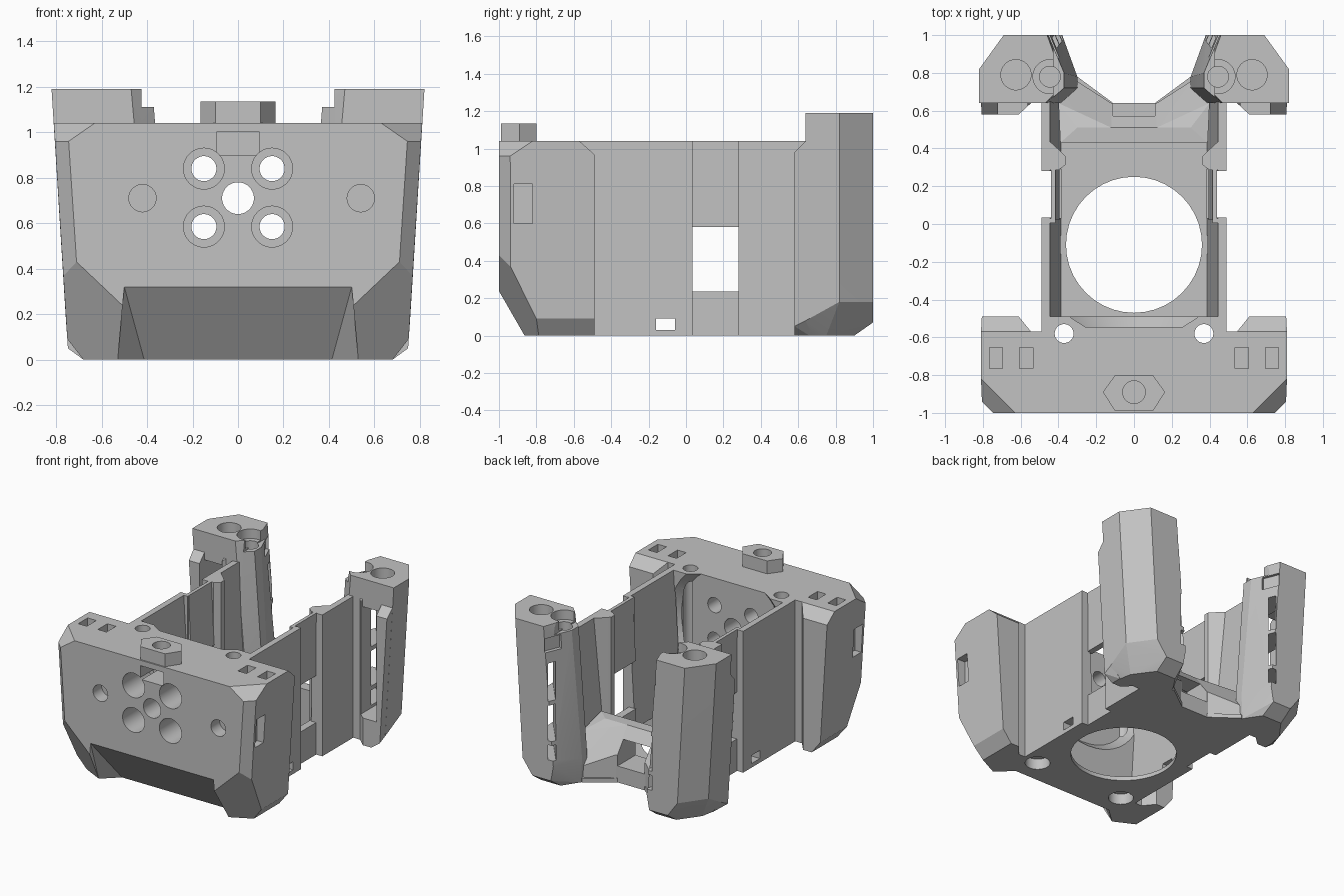
import bpy, bmesh, math
from mathutils import Vector, Matrix

if "Cube" in bpy.data.objects:
    bpy.data.objects.remove(bpy.data.objects["Cube"])

grey = bpy.data.materials.new("plain grey")
grey.use_nodes = True
grey.diffuse_color = (0.54, 0.54, 0.54, 1)
grey.node_tree.nodes["Principled BSDF"].inputs["Base Color"].default_value = (0.54, 0.54, 0.54, 1)


def finish(name, bm):
    bmesh.ops.recalc_face_normals(bm, faces=bm.faces)
    mesh = bpy.data.meshes.new(name)
    bm.to_mesh(mesh)
    bm.free()
    mesh.materials.append(grey)
    ob = bpy.data.objects.new(name, mesh)
    bpy.context.collection.objects.link(ob)
    return ob


def hull(name, pts, s=1):
    """Convex solid around points, mirrored in x when s is -1."""
    bm = bmesh.new()
    for x, y, z in pts:
        bm.verts.new((x * s, y, z))
    res = bmesh.ops.convex_hull(bm, input=bm.verts)
    bmesh.ops.delete(bm, geom=list({g for g in res["geom_interior"] if isinstance(g, bmesh.types.BMVert)}), context="VERTS")
    bmesh.ops.dissolve_limit(bm, angle_limit=0.01, verts=bm.verts, edges=bm.edges)
    return finish(name, bm)


def box(name, x, y, z, s=1):
    return hull(name, [(a, b, c) for a in x for b in y for c in z], s)


def prism(bm, plan, z0, z1):
    face = bm.faces.new([bm.verts.new((x, y, z0)) for x, y in plan])
    top = bmesh.ops.extrude_face_region(bm, geom=[face])["geom"]
    bmesh.ops.translate(bm, vec=(0, 0, z1 - z0), verts=[g for g in top if isinstance(g, bmesh.types.BMVert)])


def drill(p, r, length, axis="z", r2=None):
    """Round cutter that starts at p and runs along an axis."""
    bm = bmesh.new()
    bmesh.ops.create_cone(bm, cap_ends=True, segments=40, radius1=r, radius2=r2 or r, depth=length,
                          matrix=Matrix.Translation((0, 0, length / 2)))
    if axis == "y":
        bmesh.ops.rotate(bm, matrix=Matrix.Rotation(-math.pi / 2, 3, "X"), verts=bm.verts)
    bmesh.ops.translate(bm, vec=p, verts=bm.verts)
    return finish("cutter", bm)


def cut(ob, cutters):
    bpy.context.view_layer.objects.active = ob
    for c in cutters:
        c.hide_render = True
        mod = ob.modifiers.new("cut", "BOOLEAN")
        mod.operation, mod.solver, mod.object = "DIFFERENCE", "EXACT", c
        bpy.ops.object.modifier_apply(modifier=mod.name)
        bpy.data.objects.remove(c)
    return ob


def slice_off(bm, a, b, c, centre):
    """Cut away everything outside the plane through three points."""
    a, b, c = Vector(a), Vector(b), Vector(c)
    n = (b - a).cross(c - a).normalized()
    if n.dot(centre - a) > 0:
        n = -n
    bmesh.ops.bisect_plane(bm, geom=bm.verts[:] + bm.edges[:] + bm.faces[:], plane_co=a, plane_no=n, clear_outer=True)
    bmesh.ops.holes_fill(bm, edges=[e for e in bm.edges if e.is_boundary], sides=0)
    bmesh.ops.recalc_face_normals(bm, faces=bm.faces)


# Front block: plan outline, then tapered sides and chamfered corners
half = [(.81, -1), (.81, -.49), (.61, -.49), (.545, -.57), (.49, -.57), (.49, -.49)]
bm = bmesh.new()
prism(bm, half + [(-x, y) for x, y in reversed(half)], 0, 1.04)
planes = [
    [(.81, -1, 1.04), (.81, 0, 1.04), (.745, 0, 0)],
    [(.75, -1, 1.04), (.81, -.94, 1.04), (.71, -1, .43)],
    [(.745, -1, .96), (.63, -1, 1.04), (.81, -.82, 1.04)],
    [(.71, -1, .43), (.52, -1, .25), (.75, -.8, .09)],
    [(.75, -1, .09), (.75, 0, .09), (.68, 0, 0)],
]
for plane in planes:
    for s in (1, -1):
        slice_off(bm, *[(x * s, y, z) for x, y, z in plane], Vector((0, -.75, .5)))
block = finish("front_block", bm)

# Block cutters: lower front recess, bores, pockets, rear round recess
cutters = [hull("cutter", [(s * x, y, z) for s in (1, -1) for x, y, z in
                           [(.5, -1, .32), (.41, -.75, -.01), (.53, -.86, -.01), (.53, -1.1, -.01), (.5, -1.1, .32)]]),
           drill((0, -.545, .71), .42, .2, "y", .62),
           drill((0, -1.1, .71), .07, .8, "y"),
           box("cutter", (-.095, .095), (-1.1, -.8), (.9, 1.0)),
           drill((-.42, -1.1, .71), .06, .2, "y"),
           drill((.54, -1.1, .71), .06, .2, "y")]
for s in (1, -1):
    for z in (.585, .84):
        cutters += [drill((s * .15, -1.1, z), .055, .8, "y"), drill((s * .15, -1.1, z), .09, .4, "y")]
    for x in (.57, .73):
        cutters.append(box("cutter", (x - .035, x + .035), (-.765, -.655), (.95, 1.1), s))
    cutters += [box("cutter", (.73, .9), (-.92, -.82), (.6, .81), s),
                drill((s * .37, -.58, -.1), .05, 1.3),
                drill((s * .37, -.58, -.1), .085, .18),
                hull("cutter", [(x, y, z) for x in (.5, .9) for y, z in
                                [(-.57, 1.04), (-.57, 1.1), (-.48, 1.1), (-.48, .96)]], s)]
cut(block, cutters)

# Hexagonal boss on top of the block
bm = bmesh.new()
prism(bm, [(.165, -.89), (.1, -.8), (-.1, -.8), (-.165, -.89), (-.1, -.99), (.1, -.99)], 1.02, 1.135)
cut(finish("hex_boss", bm), [drill((0, -.89, 1.06), .06, .2)])

# Floor plate with the large round opening
half = [(.49, -.57), (.49, .035), (.44, .035), (.44, .28), (.49, .28), (.49, .64), (.3, .78), (.11, .64)]
bm = bmesh.new()
prism(bm, half + [(-x, y) for x, y in reversed(half)], 0, .03)
cut(finish("floor_plate", bm), [drill((0, -.11, -.1), .36, .3)]
    + [drill((s * .37, -.58, -.1), .085, .3) for s in (1, -1)])

# Rear brace: flat top, sloped back and a middle window
brace = hull("rear_brace_middle", [(x, y, z) for x in (-.13, .13) for y, z in
                                   [(.43, 0), (.43, .37), (.51, .37), (.64, 0), (.64, .2)]])
cut(brace, [box("cutter", (-.11, .11), (.3, .8), (.12, .29))])

for s, side in ((1, "left"), (-1, "right")):
    hull(side + "_rear_brace", [(.12, .43, 0), (.39, .43, 0), (.39, .43, .37), (.3, .51, .37), (.12, .43, .37),
                                (.12, .51, .37), (.12, .64, 0), (.12, .64, .2), (.34, .78, 0), (.34, .78, .1),
                                (.4, .64, .3)], s)

    # Side wall: two thin leaning panels, a set-back panel and a sill under the window
    for name, y0, y1 in (("front", -.5, .035), ("rear", .28, .66)):
        panel = hull(f"{side}_wall_{name}", [(x, y, z) for y in (y0, y1) for x, z in
                                             [(.445, 1.04), (.49, 1.04), (.49, 0), (.385, 0)]], s)
        if name == "front":
            cut(panel, [box("cutter", (.2, .6), (-.16, -.06), (.03, .09), s)])
    hull(side + "_wall_setback", [(x, y, z) for y in (.02, .3) for x, z in
                                  [(.415, 1.04), (.44, 1.04), (.44, .58), (.395, .58)]], s)
    box(side + "_wall_sill", (.385, .44), (.03, .29), (0, .235), s)
    hull(side + "_wall_lug", [(x, y, z) for z in (.03, 1.04) for x, y in
                              [(.47, .285), (.4, .285), (.36, .315), (.36, .355), (.405, .4), (.46, .45)]], s)
    box(side + "_wall_step", (.415, .47), (.005, .03), (.03, 1.04), s)

    # Rear tower: tapered body
    levels = [
        (1.19, [(.82, .64), (.82, .82), (.69, 1), (.46, 1), (.41, .86), (.41, .7), (.47, .64)]),
        (1.11, [(.37, .72), (.37, .8)]),
        (.18, [(.757, .82), (.63, 1), (.38, 1), (.3, .78), (.3, .72), (.38, .64)]),
        (.08, [(.75, .64)]),
        (.07, [(.4, 1), (.55, 1)]),
        (0, [(.68, .64), (.66, .75), (.55, .9), (.39, .9), (.31, .78), (.31, .72), (.38, .64)]),
    ]
    tower = hull(side + "_tower", [(x, y, z) for z, plan in levels for x, y in plan], s)
    wing = hull(side + "_tower_wing", [(.545, .66, 1.04), (.545, .64, 1.04), (.61, .58, .98), (.806, .58, .98),
                                       (.81, .64, 1.04), (.81, .66, 1.04), (.545, .66, 0), (.545, .64, 0),
                                       (.61, .58, 0), (.68, .58, 0), (.748, .58, .05), (.68, .66, 0), (.75, .66, .09)], s)

    # Tall front cavity, open at the top of the wing
    cut(wing, [box("cutter", (.565, .72), (.5, .9), (.2, 1.2), s)])
    # Tower cutters: cavity, bores, top inner step, barred slots and a nut pocket
    holes = [box("cutter", (.565, .72), (.5, .84), (.2, .985), s), drill((s * .625, .79, 1.09), .08, .2),
             drill((s * .445, .78, 1.12), .09, .2), drill((s * .445, .78, .95), .055, .4),
             box("cutter", (.2, .425), (.5, 1.1), (1.11, 1.3), s)]
    for z0, z1 in ((.22, .33), (.36, .62), (.65, .92)):
        holes.append(hull("cutter", [(x, y, z) for z in (z0, z1) for x, y in
                                     [(.67, .7), (.63, .66), (.34, 1.02), (.38, 1.05)]], s))
    holes.append(hull("cutter", [(x, y, z) for z in (1.0, 1.1) for x, y in
                                 [(.47, .99), (.42, .87), (.3, .93), (.35, 1.05)]], s))
    cut(tower, holes)

# Smooth bores, crisp edges
for ob in bpy.context.scene.objects:
    if ob.type == "MESH":
        bpy.ops.object.select_all(action="DESELECT")
        ob.select_set(True)
        bpy.context.view_layer.objects.active = ob
        bpy.ops.object.shade_smooth_by_angle(angle=math.radians(12))
